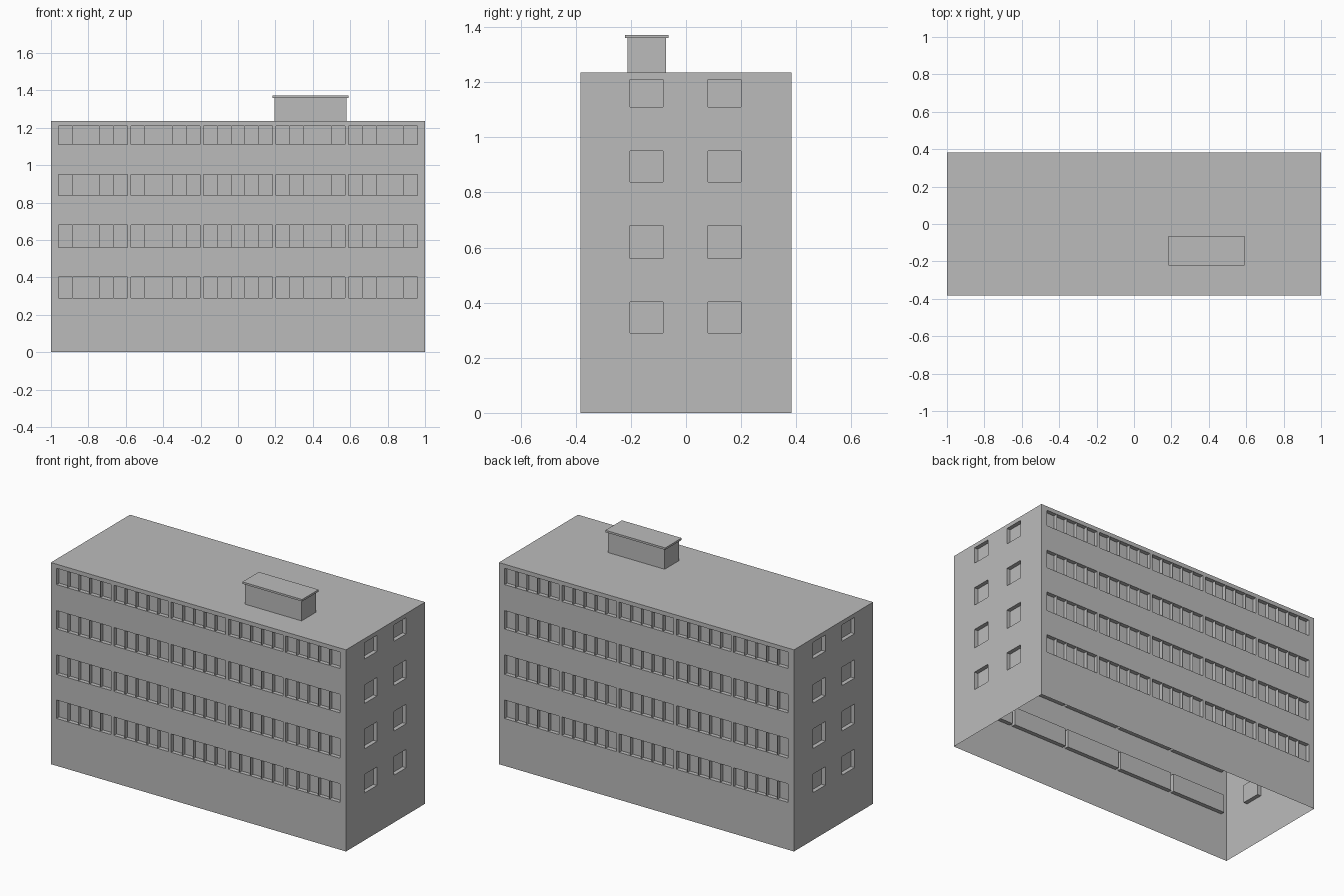
import bpy
import bmesh
from mathutils import Vector

default = bpy.data.objects.get("Cube")
if default:
    bpy.data.objects.remove(default, do_unlink=True)

HALF_X, HALF_Y, HEIGHT = 1.0, 0.383, 1.235
DEPTH = 0.025
FLOORS = [(0.29, 0.403), (0.56, 0.68), (0.838, 0.951), (1.11, 1.21)]
LONG_WINDOWS = [(i * 0.388 - 0.185, i * 0.388 + 0.185) for i in range(-2, 3)]
END_WINDOWS = [(-0.203, -0.083), (0.08, 0.2)]
PANES = 5

grey = bpy.data.materials.new("plain grey")
grey.use_nodes = True
colour = (0.5, 0.5, 0.5, 1)
grey.diffuse_color = colour
grey.node_tree.nodes["Principled BSDF"].inputs["Base Color"].default_value = colour


def add_box(bm, low, high):
    low, high = Vector(low), Vector(high)
    verts = bmesh.ops.create_cube(bm, size=1)["verts"]
    bmesh.ops.scale(bm, vec=high - low, verts=verts)
    bmesh.ops.translate(bm, vec=(low + high) / 2, verts=verts)


def finish(bm, name):
    mesh = bpy.data.meshes.new(name)
    bm.to_mesh(mesh)
    bm.free()
    mesh.materials.append(grey)
    obj = bpy.data.objects.new(name, mesh)
    bpy.context.collection.objects.link(obj)
    return obj


def cut(bm, axis, value):
    point, normal = Vector(), Vector()
    point[axis], normal[axis] = value, 1
    # Cut only the walls that carry windows along this axis
    faces = [f for f in bm.faces
             if abs(f.normal.z) < 0.5 and abs(f.normal[axis]) < 0.5]
    geom = faces + list({e for f in faces for e in f.edges}) \
        + list({v for f in faces for v in f.verts})
    bmesh.ops.bisect_plane(bm, geom=geom, plane_co=point, plane_no=normal)


def inside(value, spans):
    return any(a < value < b for a, b in spans)


# Hollow shell, open underneath, with recessed windows on all four walls
shell = bmesh.new()
add_box(shell, (-HALF_X, -HALF_Y, 0), (HALF_X, HALF_Y, HEIGHT))
shell.normal_update()
floor = [f for f in shell.faces if f.normal.z < -0.5]
bmesh.ops.delete(shell, geom=floor, context='FACES_ONLY')
for axis, spans in ((2, FLOORS), (0, LONG_WINDOWS), (1, END_WINDOWS)):
    for span in spans:
        for value in span:
            cut(shell, axis, value)
shell.normal_update()

windows = []
for face in shell.faces:
    c, n = face.calc_center_median(), face.normal
    if abs(n.z) > 0.5 or not inside(c.z, FLOORS):
        continue
    long_wall = abs(n.y) > 0.5
    if inside(c.x if long_wall else c.y, LONG_WINDOWS if long_wall else END_WINDOWS):
        windows.append(face)
for face in windows:
    inward = -face.normal * DEPTH
    made = bmesh.ops.extrude_face_region(shell, geom=[face])["geom"]
    bmesh.ops.translate(shell, vec=inward,
                        verts=[g for g in made if isinstance(g, bmesh.types.BMVert)])
    if face.is_valid:
        bmesh.ops.delete(shell, geom=[face], context='FACES_ONLY')
finish(shell, "building_shell")

# Thin upright dividers in the long windows, front and back
for side, name in ((-1, "front_window_dividers"), (1, "back_window_dividers")):
    bars = bmesh.new()
    outer, inner = side * HALF_Y, side * (HALF_Y - DEPTH)
    for bottom, top in FLOORS:
        for left, right in LONG_WINDOWS:
            for i in range(1, PANES):
                x = left + (right - left) * i / PANES
                add_box(bars, (x - 0.001, min(outer, inner), bottom),
                        (x + 0.001, max(outer, inner), top))
    finish(bars, name)

# Rooftop hut and its overhanging cap
hut = bmesh.new()
add_box(hut, (0.195, -0.213, HEIGHT), (0.58, -0.072, 1.36))
finish(hut, "roof_hut")
cap = bmesh.new()
add_box(cap, (0.185, -0.222, 1.36), (0.59, -0.063, 1.372))
finish(cap, "roof_hut_cap")
